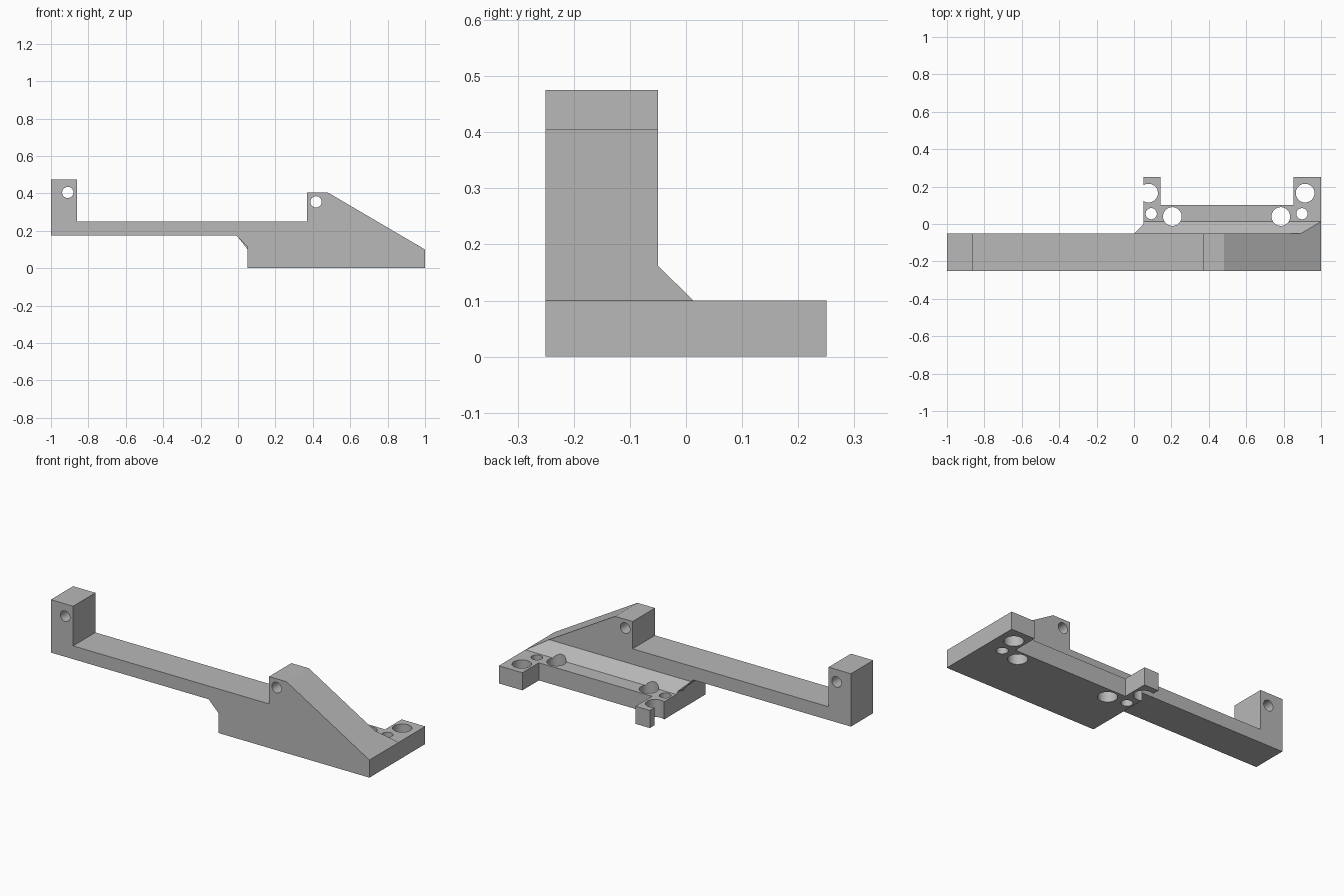
import bpy
from mathutils import Matrix

cube = bpy.data.objects.get("Cube")
if cube:
    bpy.data.objects.remove(cube, do_unlink=True)

grey = bpy.data.materials.new("plain_grey")
grey.use_nodes = True
colour = (0.48, 0.48, 0.48, 1)
grey.diffuse_color = colour
grey.node_tree.nodes["Principled BSDF"].inputs["Base Color"].default_value = colour


def add_solid(name, lower, upper):
    """Closed solid between two matching outlines."""
    n = len(lower)
    faces = [list(range(n))[::-1], list(range(n, 2 * n))]
    faces += [[i, (i + 1) % n, n + (i + 1) % n, n + i] for i in range(n)]
    mesh = bpy.data.meshes.new(name)
    mesh.from_pydata(lower + upper, [], faces)
    mesh.materials.append(grey)
    obj = bpy.data.objects.new(name, mesh)
    bpy.context.collection.objects.link(obj)
    return obj


def hole_cutter(location, radius, along_y=False):
    bpy.ops.mesh.primitive_cylinder_add(vertices=40, radius=radius, depth=0.8, location=location)
    obj = bpy.context.object
    if along_y:
        obj.rotation_euler.x = 1.5707963
    obj.data.materials.append(grey)
    obj.hide_render = True
    return obj


def combine(target, other, operation):
    mod = target.modifiers.new("combine", 'BOOLEAN')
    mod.operation = operation
    mod.solver = 'EXACT'
    mod.object = other
    bpy.context.view_layer.objects.active = target
    bpy.ops.object.modifier_apply(modifier=mod.name)
    bpy.data.objects.remove(other, do_unlink=True)


FRONT, WALL = -0.25, -0.05

# Long upright arm with end post and sloping shoulder
side = [(-1, 0.175), (-0.01, 0.175), (0.052, 0.113), (0.052, 0), (1, 0), (1, 0.1),
        (0.48, 0.405), (0.37, 0.405), (0.37, 0.25), (-0.86, 0.25),
        (-0.86, 0.475), (-1, 0.475)]
bracket = add_solid("mounting_bracket",
                    [(x, FRONT, z) for x, z in side],
                    [(x, WALL, z) for x, z in side])

# Flat foot with two rear tabs
foot = [(0.052, WALL), (1, WALL), (1, 0.25), (0.852, 0.25), (0.852, 0.102),
        (0.142, 0.102), (0.142, 0.25), (0.052, 0.25)]
foot_plate = add_solid("foot_plate",
                       [(x, y, 0) for x, y in foot],
                       [(x, y, 0.1) for x, y in foot])

# Sloped fillet between arm and foot, trimmed by the arm's end slopes
left_end = [(0.052, WALL, 0.1), (0.052, 0.013, 0.1), (0.052, 0.0, 0.113), (0.003, WALL, 0.162)]
right_end = [(1, WALL, 0.1), (1, 0.013, 0.1), (0.978, 0.0, 0.113), (0.894, WALL, 0.162)]
fillet = add_solid("fillet", left_end, right_end)

# Make face directions outward before joining
import bmesh
for obj in (bracket, foot_plate, fillet):
    bm = bmesh.new()
    bm.from_mesh(obj.data)
    bmesh.ops.triangulate(bm, faces=[f for f in bm.faces if obj is fillet])
    bmesh.ops.recalc_face_normals(bm, faces=bm.faces)
    bm.to_mesh(obj.data)
    bm.free()

combine(bracket, foot_plate, 'UNION')
combine(bracket, fillet, 'UNION')

# Vertical holes in the foot: large and small
for x, y, r in [(0.078, 0.165, 0.05), (0.915, 0.165, 0.05), (0.205, 0.04, 0.05),
                (0.785, 0.04, 0.05), (0.092, 0.055, 0.03), (0.898, 0.055, 0.03)]:
    combine(bracket, hole_cutter((x, y, 0.1), r), 'DIFFERENCE')

# Cross holes through the two posts
for x, z in [(-0.91, 0.405), (0.417, 0.355)]:
    combine(bracket, hole_cutter((x, -0.15, z), 0.03, True), 'DIFFERENCE')

# Smooth hole walls, sharp edges elsewhere
bpy.ops.object.select_all(action='DESELECT')
bracket.select_set(True)
bpy.context.view_layer.objects.active = bracket
bpy.ops.object.shade_smooth_by_angle(angle=0.5)
